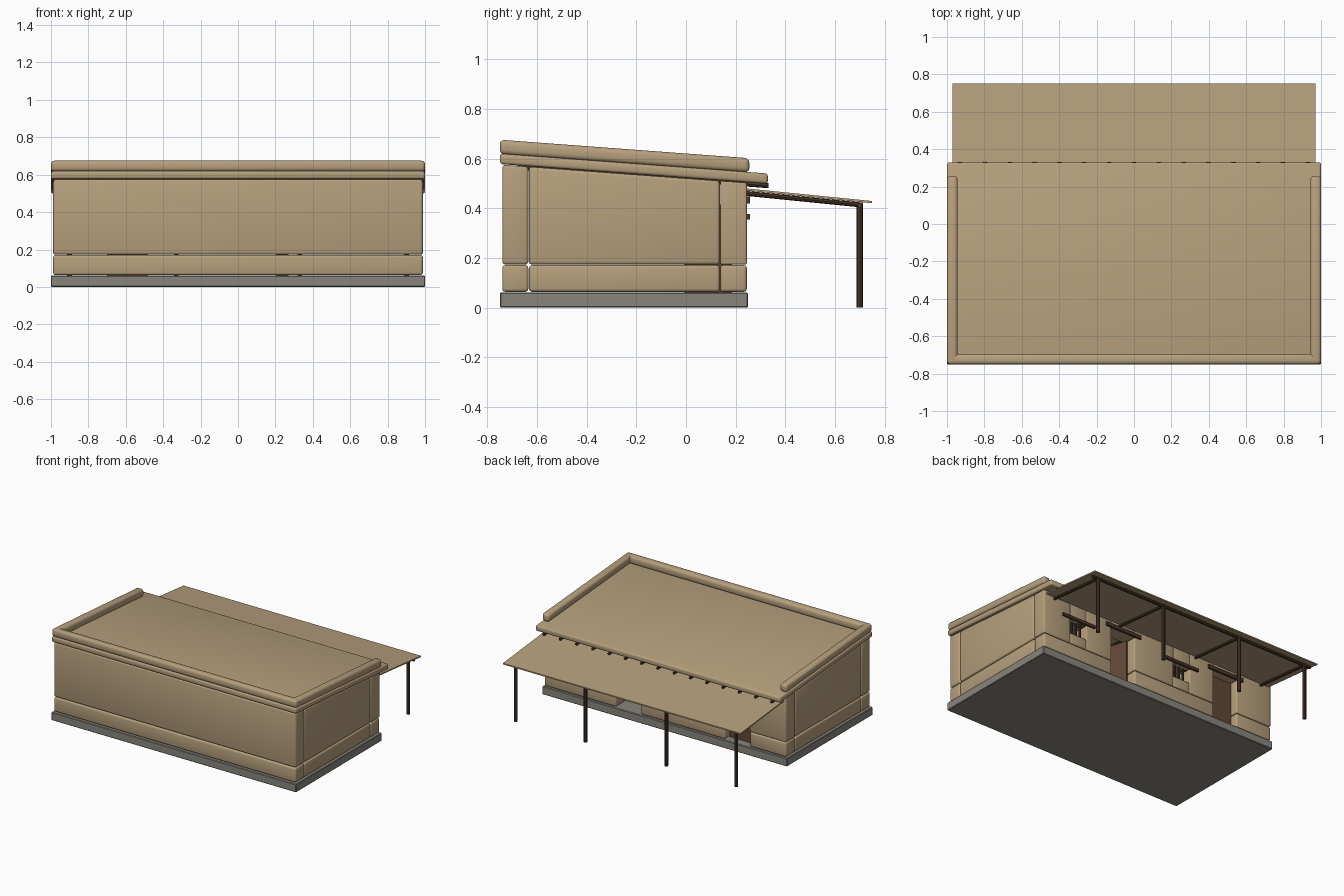
import bpy, bmesh, math
from mathutils import Vector

if "Cube" in bpy.data.objects:
    bpy.data.objects.remove(bpy.data.objects["Cube"])


def material(name, rgb):
    m = bpy.data.materials.new(name)
    m.diffuse_color = (*rgb, 1)
    m.use_nodes = True
    m.node_tree.nodes["Principled BSDF"].inputs["Base Color"].default_value = m.diffuse_color
    return m


ADOBE = material("tan_adobe", (0.47, 0.35, 0.205))
STONE = material("grey_stone", (0.25, 0.235, 0.205))
WOOD = material("dark_wood", (0.065, 0.036, 0.022))
DOOR = material("brown_door", (0.125, 0.062, 0.038))


def at(z, y):
    return z(y) if callable(z) else z


def finish(name, bm, mat):
    me = bpy.data.meshes.new(name)
    bmesh.ops.recalc_face_normals(bm, faces=bm.faces)
    bm.to_mesh(me)
    bm.free()
    ob = bpy.data.objects.new(name, me)
    bpy.context.collection.objects.link(ob)
    me.materials.append(mat)
    return ob


def block(name, x, y, z, mat=ADOBE, bevel=0.013, seg=3):
    """Box whose bottom and top may slope along y."""
    bm = bmesh.new()
    bmesh.ops.create_cube(bm, size=1)
    for v in bm.verts:
        v.co.x = x[v.co.x > 0]
        v.co.y = y[v.co.y > 0]
        v.co.z = at(z[v.co.z > 0], v.co.y)
    if bevel:
        bmesh.ops.bevel(bm, geom=list(bm.edges), offset=bevel, segments=seg,
                        profile=0.5, affect='EDGES')
        for f in bm.faces:
            f.smooth = True
    ob = finish(name, bm, mat)
    if bevel:
        bpy.context.view_layer.objects.active = ob
        ob.select_set(True)
        bpy.ops.object.shade_smooth_by_angle(angle=math.radians(35))
        ob.select_set(False)
    return ob


def pole(name, a, b, r, mat=WOOD, sides=8):
    a, b = Vector(a), Vector(b)
    bm = bmesh.new()
    bmesh.ops.create_cone(bm, cap_ends=True, segments=sides, radius1=r, radius2=r,
                          depth=(b - a).length)
    ob = finish(name, bm, mat)
    ob.location = (a + b) / 2
    ob.rotation_euler = (b - a).to_track_quat('Z', 'Y').to_euler()
    return ob


def roof_z(off):
    return lambda y: 0.578 + off - 0.0741 * (y + 0.75)


def porch_z(off):
    return lambda y: 0.470 + off - 0.100 * (y - 0.25)


EAVE = roof_z(-0.002)
LOW = (0.063, 0.171)
MID = 0.173
W = 0.988

# Stone base
block("stone_base", (-1, 1), (-0.75, 0.25), (0, 0.06), STONE, 0.004, 1)

# Front wall and side walls
FY, SY, BY = (-0.74, -0.635), (-0.633, 0.136), (0.138, 0.245)
block("front_wall_lower", (-W, W), FY, LOW)
block("front_wall_upper", (-W, W), FY, (MID, EAVE))
for s, side in ((1, "right"), (-1, "left")):
    xs = tuple(sorted((s * 0.88, s * W)))
    block(side + "_wall_lower", xs, SY, LOW)
    block(side + "_wall_upper", xs, SY, (MID, EAVE))

# Back wall built around two doors and two windows
DOORS = [(0.20, 0.40), (-0.69, -0.49)]
WINDOWS = [(0.62, 0.76), (-0.28, -0.14)]
DOOR_TOP, SILL, WIN_TOP = 0.42, 0.25, 0.355
for x in ((0.40, W), (-0.49, 0.20), (-W, -0.69)):
    block("back_wall_lower", x, BY, LOW)
for x in ((0.76, W), (0.40, 0.62), (-0.14, 0.20), (-0.49, -0.28), (-W, -0.69)):
    block("back_wall_pier", x, BY, (MID, EAVE), bevel=0.008)
for x in DOORS:
    block("wall_above_door", x, BY, (DOOR_TOP, EAVE), bevel=0.005)
for x in WINDOWS:
    block("wall_under_window", x, BY, (MID, SILL), bevel=0.008)
    block("wall_above_window", x, BY, (WIN_TOP, EAVE), bevel=0.005)

# Lintels
for x0, x1 in DOORS:
    block("door_lintel", (x0 - 0.05, x1 + 0.05), (0.18, 0.258),
          (DOOR_TOP, DOOR_TOP + 0.028), WOOD, 0)
for x0, x1 in WINDOWS:
    block("window_lintel", (x0 - 0.07, x1 + 0.07), (0.18, 0.258),
          (WIN_TOP, WIN_TOP + 0.022), WOOD, 0)
    # Window bars
    for i in range(1, 4):
        bx = x0 + (x1 - x0) * i / 4
        pole("window_bar", (bx, 0.215, SILL - 0.01), (bx, 0.215, WIN_TOP + 0.01), 0.008)

# Closed door, and a door leaf swung into the room
block("closed_door", (-0.70, -0.48), (0.17, 0.185), (0.06, 0.425), DOOR, 0)
leaf = block("open_door", (0, 0.19), (-0.008, 0.008), (0.06, 0.415), DOOR, 0)
leaf.location = (0.212, 0.18, 0)
leaf.rotation_euler.z = math.radians(-75)

# Roof slab and parapets
block("roof_slab", (-1, 1), (-0.75, 0.33), (roof_z(0), roof_z(0.042)), bevel=0.012)
PZ = (roof_z(0.040), roof_z(0.098))
block("front_parapet", (-1, 1), (-0.75, -0.695), PZ, bevel=0.018)
for s in (1, -1):
    block("side_parapet", tuple(sorted((s * 0.943, s))), (-0.748, 0.255), PZ, bevel=0.018)

# Roof beams poking out under the eave
for i in range(15):
    x = -0.93 + 1.86 * i / 14
    z = roof_z(-0.007)
    pole("roof_beam", (x, -0.68, z(-0.68)), (x, 0.332, z(0.332)), 0.010)

# Porch roof, posts, rafters and front beam
block("porch_roof", (-0.97, 0.97), (0.24, 0.75), (porch_z(0), porch_z(0.009)), ADOBE, 0)
for x in (-0.90, -0.33, 0.33, 0.90):
    pole("porch_post", (x, 0.70, 0), (x, 0.70, 0.42), 0.013)
    pole("porch_rafter", (x, 0.22, 0.462), (x, 0.71, 0.413), 0.010)
pole("porch_beam", (-0.95, 0.70, 0.412), (0.95, 0.70, 0.412), 0.011)
